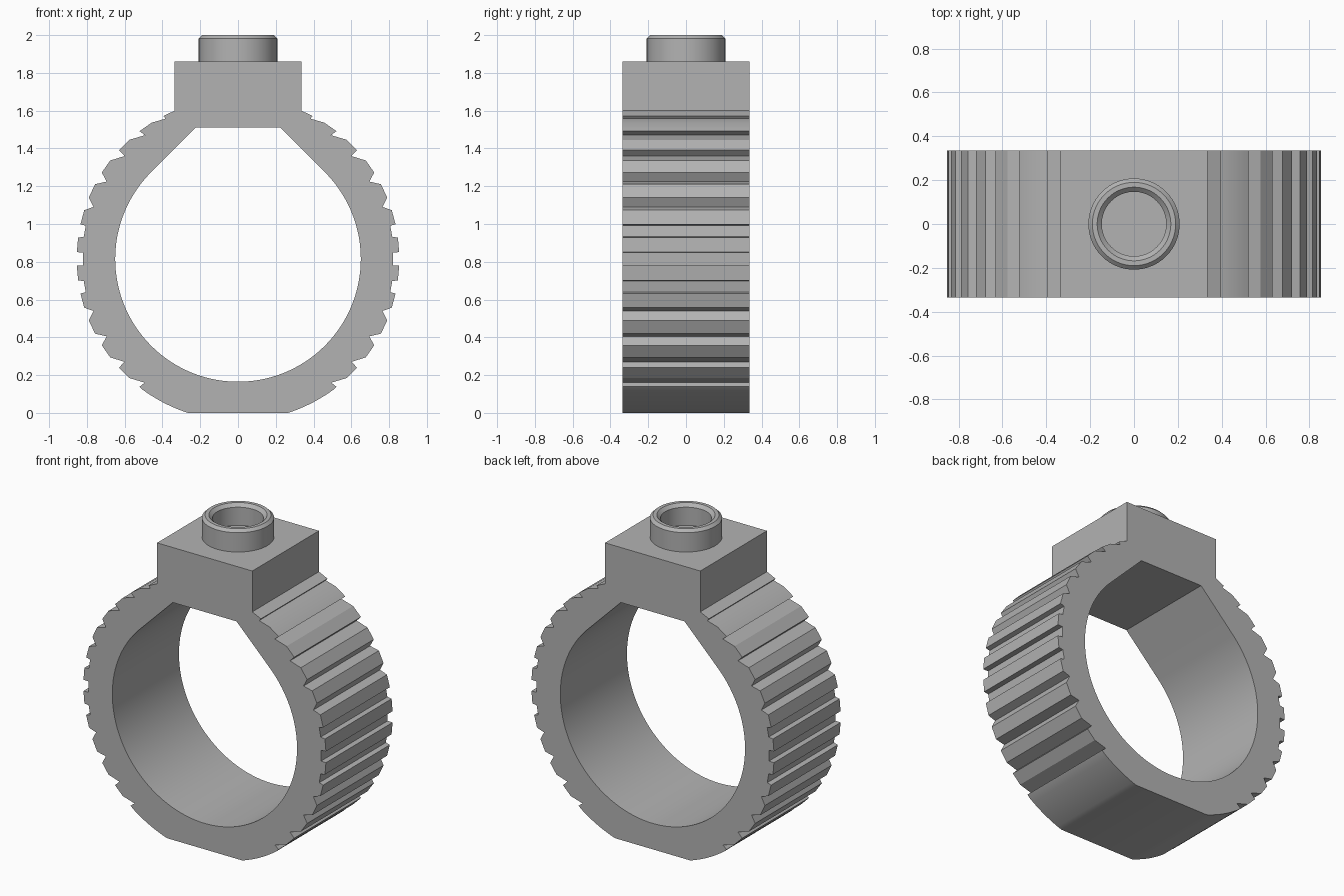
import bpy
import bmesh
from math import sin, cos, pi, radians

cube = bpy.data.objects.get("Cube")
if cube:
    bpy.data.objects.remove(cube, do_unlink=True)

grey = bpy.data.materials.new("plain grey")
grey.use_nodes = True
colour = (0.45, 0.45, 0.45, 1)
grey.diffuse_color = colour
grey.node_tree.nodes["Principled BSDF"].inputs["Base Color"].default_value = colour

CENTRE, TIP, BORE, HALF = 0.815, 0.854, 0.65, 0.335


def polar(degrees, radius):
    a = radians(degrees)
    return radius * cos(a), CENTRE + radius * sin(a)


def finish(name, bm):
    bmesh.ops.recalc_face_normals(bm, faces=bm.faces)
    mesh = bpy.data.meshes.new(name)
    bm.to_mesh(mesh)
    bm.free()
    obj = bpy.data.objects.new(name, mesh)
    bpy.context.collection.objects.link(obj)
    mesh.materials.append(grey)
    bpy.ops.object.select_all(action='DESELECT')
    obj.select_set(True)
    bpy.context.view_layer.objects.active = obj
    bpy.ops.object.shade_smooth_by_angle(angle=radians(20))
    return obj


def mirrored(half):
    """Close a right-hand half outline with its left-hand reflection."""
    return half + [(-x, z) for x, z in reversed(half) if abs(x) > 1e-6]


# Groove floors above the centre line: angle and radius, nearly square cuts
floors = [
    [(2.4, 0.82)],
    [(8.2, 0.825), (12.3, 0.825)],
    [(19.8, 0.813)],
    [(30.5, 0.807)],
    [(42.2, 0.811)],
    [(53.0, 0.82)],
    [(62.7, 0.836)],
]
upper = []
for i, floor in enumerate(floors):
    upper += [polar(a, r) for a, r in floor]
    upper.append(polar(10 * i + 2.4, TIP))
    if i < len(floors) - 1:
        upper.append(polar(10 * i + 7.6, TIP))

# Lower grip repeats the upper one, ending in a smooth arc and a flat foot
last = upper.index(polar(52.4, TIP))
lower = [(x, 2 * CENTRE - z) for x, z in reversed(upper[:last + 1])]
foot = [(0.265, 0)] + [polar(a, 0.857) for a in range(-70, -53, 2)]
outer = mirrored(foot + lower + upper + [(HALF, 1.6), (HALF, 1.86)])

# Finger opening: round, with tangent slopes up to a flat ceiling
steps = 70
bore = [polar(-90 + 135 * i / steps, BORE) for i in range(steps + 1)]
inner = mirrored(bore + [(0.224, 1.51)])

# Band and square head, extruded from one outline
bm = bmesh.new()
edges = []
for loop in (outer, inner):
    verts = [bm.verts.new((x, -HALF, z)) for x, z in loop]
    edges += [bm.edges.new((v, verts[i - 1])) for i, v in enumerate(verts)]
bmesh.ops.triangle_fill(bm, edges=edges, use_beauty=True, use_dissolve=False)
result = bmesh.ops.extrude_face_region(bm, geom=bm.faces[:])
moved = [g for g in result["geom"] if isinstance(g, bmesh.types.BMVert)]
bmesh.ops.translate(bm, verts=moved, vec=(0, 2 * HALF, 0))
finish("ring_band", bm)

# Hollow round stud with chamfered rims, turned around z
profile = [(0, 1.865), (0.147, 1.865), (0.147, 1.98), (0.168, 2.0),
           (0.19, 2.0), (0.208, 1.983), (0.208, 1.85)]
bm = bmesh.new()
verts = [bm.verts.new((x, 0, z)) for x, z in profile]
edges = [bm.edges.new(pair) for pair in zip(verts, verts[1:])]
bmesh.ops.spin(bm, geom=verts + edges, cent=(0, 0, 0), axis=(0, 0, 1),
               angle=2 * pi, steps=64, use_duplicate=False)
bmesh.ops.remove_doubles(bm, verts=bm.verts, dist=1e-4)
finish("top_stud", bm)
